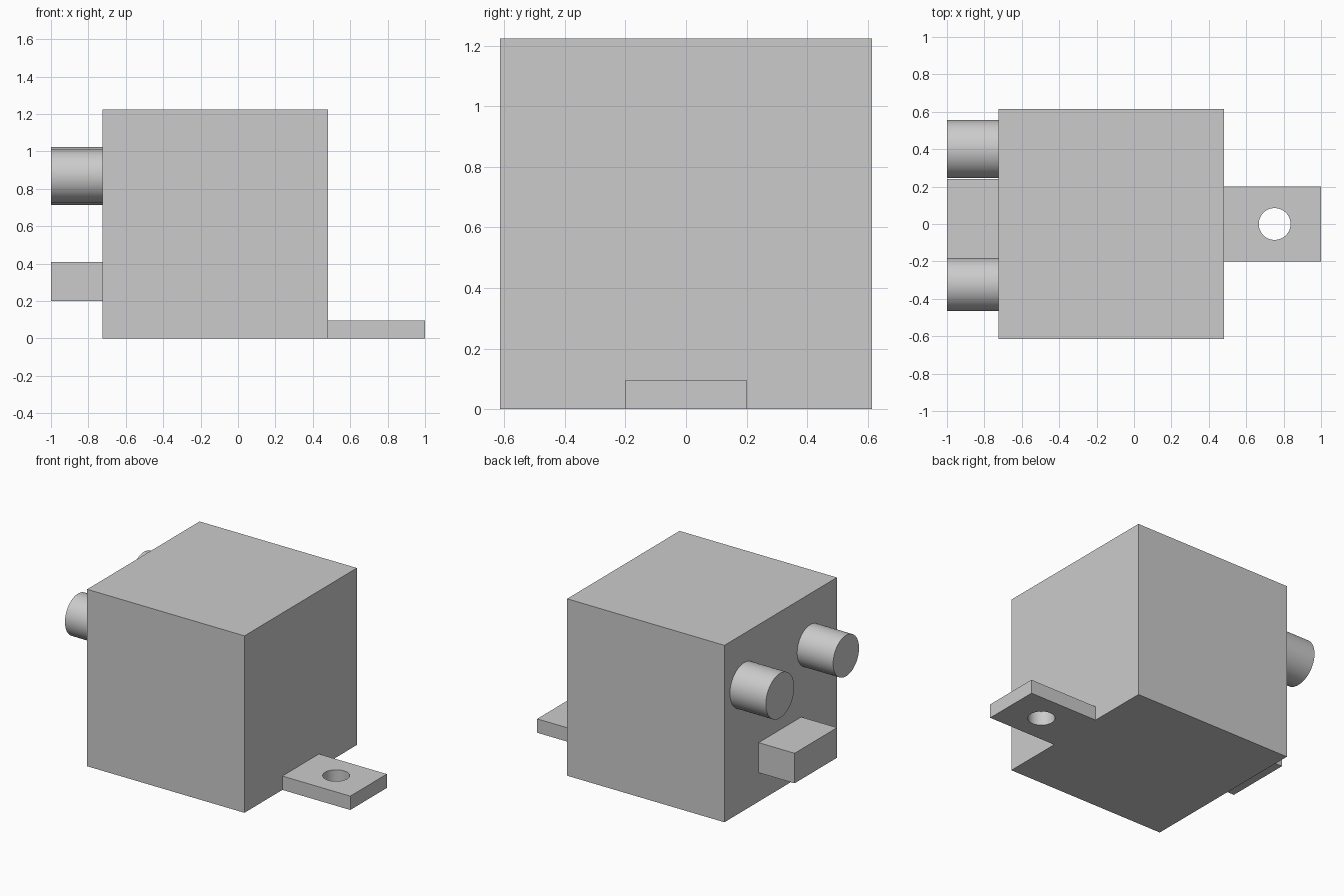
import bpy, math

default = bpy.data.objects.get("Cube")
if default:
    bpy.data.objects.remove(default, do_unlink=True)

# Single plain grey
grey = bpy.data.materials.new("light_grey")
grey.use_nodes = True
colour = (0.6, 0.6, 0.6, 1)
grey.diffuse_color = colour
grey.node_tree.nodes["Principled BSDF"].inputs["Base Color"].default_value = colour


def finish(name):
    ob = bpy.context.object
    ob.name = name
    ob.data.materials.append(grey)
    return ob


def box(name, x, y, z):
    """Box from (min, max) ranges."""
    bpy.ops.mesh.primitive_cube_add(size=1, location=[(a + b) / 2 for a, b in (x, y, z)])
    ob = finish(name)
    ob.scale = [b - a for a, b in (x, y, z)]
    bpy.ops.object.transform_apply(location=False, rotation=False, scale=True)
    return ob


def cylinder(name, radius, depth, location, along_x=False):
    bpy.ops.mesh.primitive_cylinder_add(
        vertices=64, radius=radius, depth=depth, location=location,
        rotation=(0, math.pi / 2 if along_x else 0, 0))
    ob = finish(name)
    bpy.ops.object.shade_smooth_by_angle(angle=math.radians(30))
    return ob


WALL, END = -0.725, -1.0

# Main housing
box("housing", (WALL, 0.48), (-0.615, 0.615), (0, 1.225))

# Two round ports and the rectangular connector on one side
for name, y, radius in (("large_port", 0.4, 0.155), ("small_port", -0.323, 0.142)):
    cylinder(name, radius, WALL - END, ((WALL + END) / 2, y, 0.868), True)
box("connector_block", (END, WALL), (-0.225, 0.24), (0.2, 0.408))

# Mounting tab with a bolt hole
tab = box("mounting_tab", (0.48, 1.0), (-0.2, 0.2), (0, 0.096))
cutter = cylinder("bolt_hole_cutter", 0.085, 0.5, (0.752, 0, 0.05))
cutter.hide_render = True
cutter.hide_viewport = True
cutter.display_type = 'WIRE'
hole = tab.modifiers.new("bolt_hole", 'BOOLEAN')
hole.operation = 'DIFFERENCE'
hole.solver = 'EXACT'
hole.object = cutter
